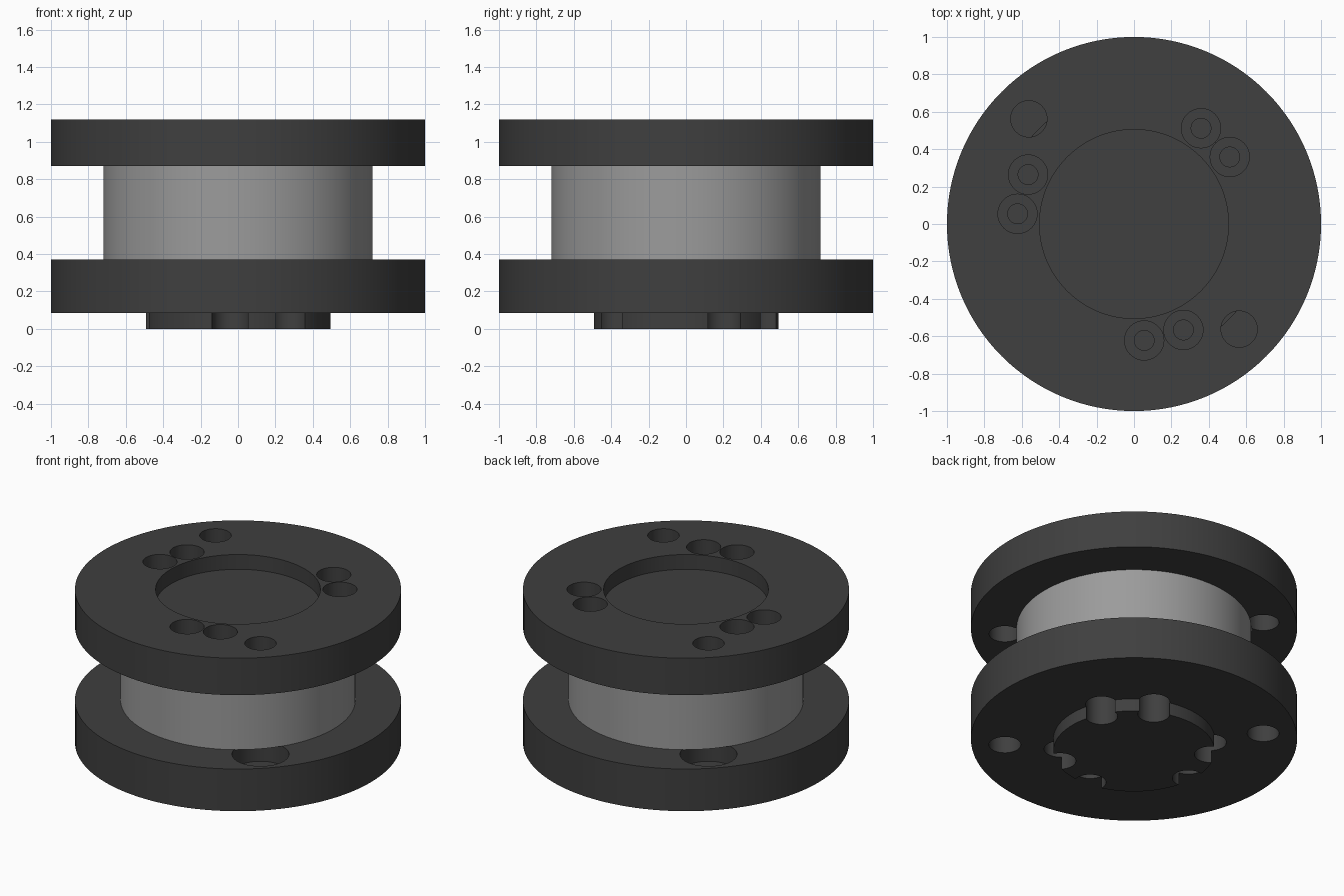
import bpy, bmesh
from math import cos, sin, pi, radians

cube = bpy.data.objects.get("Cube")
if cube:
    bpy.data.objects.remove(cube, do_unlink=True)


def material(name, value):
    m = bpy.data.materials.new(name)
    m.use_nodes = True
    colour = (value, value, value, 1)
    m.diffuse_color = colour
    bsdf = next(n for n in m.node_tree.nodes if n.type == 'BSDF_PRINCIPLED')
    bsdf.inputs["Base Color"].default_value = colour
    return m


DARK = material("charcoal", 0.05)
GREY = material("mid_grey", 0.33)


def add_turned(bm, profile, centre=(0, 0), sides=96):
    """Closed solid turned around a vertical axis; the profile ends are capped."""
    rings = [[bm.verts.new((centre[0] + r * cos(2 * pi * i / sides),
                            centre[1] + r * sin(2 * pi * i / sides), z))
              for i in range(sides)] for r, z in profile]
    faces = [bm.faces.new(rings[0]), bm.faces.new(rings[-1])]
    for a, b in zip(rings, rings[1:]):
        for i in range(sides):
            j = (i + 1) % sides
            faces.append(bm.faces.new((a[i], a[j], b[j], b[i])))
    bmesh.ops.recalc_face_normals(bm, faces=faces)


def build(name, profile, centres=((0, 0),), sides=96):
    bm = bmesh.new()
    for c in centres:
        add_turned(bm, profile, c, sides)
    mesh = bpy.data.meshes.new(name)
    bm.to_mesh(mesh)
    bm.free()
    mesh.materials.append(DARK)
    ob = bpy.data.objects.new(name, mesh)
    bpy.context.scene.collection.objects.link(ob)
    return ob


def cut(ob, *cutters):
    """Subtract the cutters, bake the result and remove them."""
    for c in cutters:
        mod = ob.modifiers.new("hole", 'BOOLEAN')
        mod.operation, mod.solver, mod.object = 'DIFFERENCE', 'EXACT', c
        c.hide_render = True
    deps = bpy.context.evaluated_depsgraph_get()
    baked = bpy.data.meshes.new_from_object(ob.evaluated_get(deps))
    ob.modifiers.clear()
    ob.data = baked
    for c in cutters:
        bpy.data.objects.remove(c, do_unlink=True)


def smooth(ob):
    ob.data.shade_smooth()
    ob.data.set_sharp_from_angle(angle=radians(30))


def on_circle(radius, angles):
    return [(radius * cos(radians(a)), radius * sin(radians(a))) for a in angles]


def pairs(spread):
    return [mid + s * spread for mid in (45, 165, 285) for s in (-1, 1)]


BOLTS = on_circle(0.625, pairs(10))
NOTCHES = on_circle(0.47, pairs(20))
PINS = on_circle(0.795, (135, 315))

# Upper flange: round recess, stepped bolt holes and two plain pin holes
upper = build("upper_flange", [(0.505, 1.02), (0.505, 1.12), (1, 1.12), (1, 0.87)], sides=128)
cut(upper,
    build("bolt_cutter", [(0.053, 0.8), (0.053, 0.97), (0.105, 0.97), (0.105, 1.2)], BOLTS, 40),
    build("pin_cutter", [(0.097, 0.8), (0.097, 1.2)], PINS, 40))

# Lower flange with the notched boss underneath
lower = build("lower_flange", [(0.495, 0), (0.495, 0.085), (1, 0.085), (1, 0.37)], sides=128)
cut(lower,
    build("notch_cutter", [(0.098, -0.1), (0.098, 0.25)], NOTCHES, 40),
    build("counterbore_cutter", [(0.175, 0.24), (0.175, 0.5)], PINS, 48),
    build("pin_cutter", [(0.098, 0), (0.098, 0.21)], PINS, 40))

# Hub between the flanges: grey wall, dark ends
hub = build("hub", [(0.72, 0.37), (0.72, 0.87)])
hub.data.materials.append(GREY)
for p in hub.data.polygons:
    p.material_index = int(abs(p.normal.z) < 0.5)

for part in (upper, lower, hub):
    smooth(part)
